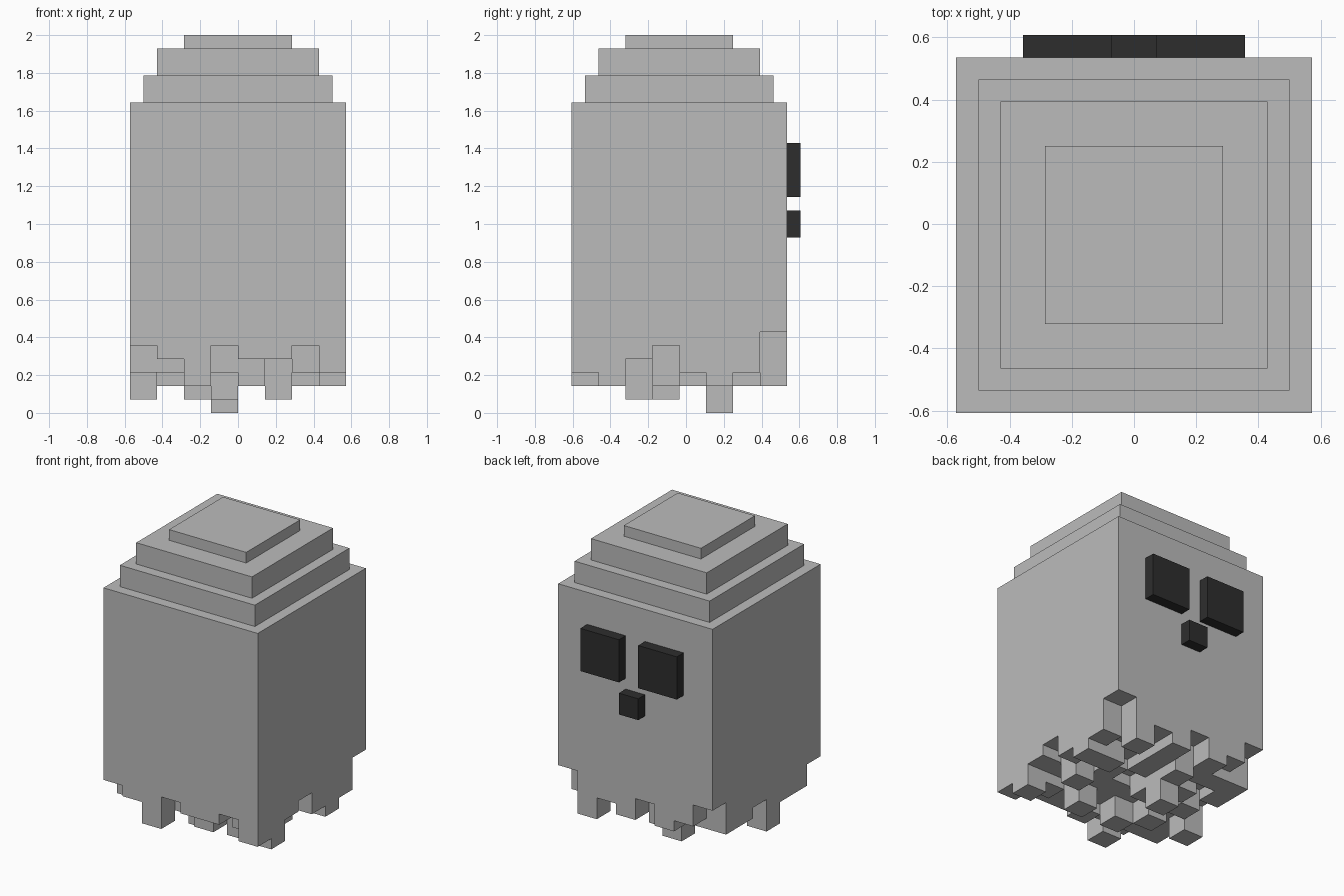
import bpy, bmesh
from mathutils import Vector

if "Cube" in bpy.data.objects:
    bpy.data.objects.remove(bpy.data.objects["Cube"])

U = 2 / 28            # one voxel
CY = -0.5             # body centre in y, in voxels


def material(name, value):
    m = bpy.data.materials.new(name)
    m.diffuse_color = (value, value, value, 1)
    m.use_nodes = True
    m.node_tree.nodes["Principled BSDF"].inputs["Base Color"].default_value = m.diffuse_color
    return m


GREY = material("pale grey", 0.5)
DARK = material("near black", 0.027)


def finish(name, bm, mat):
    mesh = bpy.data.meshes.new(name)
    bm.to_mesh(mesh)
    bm.free()
    mesh.materials.append(mat)
    obj = bpy.data.objects.new(name, mesh)
    bpy.context.collection.objects.link(obj)
    return obj


def box(name, lo, hi, mat):
    """Box between two corners given in voxels."""
    bm = bmesh.new()
    bmesh.ops.create_cube(bm, size=1)
    lo, hi = Vector(lo), Vector(hi)
    for v in bm.verts:
        v.co = [U * (a + (b - a) * (c + 0.5)) for a, b, c in zip(lo, hi, v.co)]
    return finish(name, bm, mat)


# Ragged hem: underside height of each two-voxel column, front row first
HEM = ["52 ".strip() and "54254453",
       "33432432",
       "33313144",
       "13133325",
       "42324343",
       "34203422",
       "33323443",
       "64353426"]
RIM, SHOULDER = 6, 23


def hem_height(c, r):
    return int(HEM[r][c]) if 0 <= c < 8 and 0 <= r < 8 else RIM


# Body: one open-free skin with full walls, top and stepped underside
bm = bmesh.new()


def quad(*pts):
    bm.faces.new([bm.verts.new(Vector(p) * U) for p in pts])


def wall(a, b, z0, z1):
    quad((*a, z0), (*b, z0), (*b, z1), (*a, z1))


corners = [(-8, CY - 8), (8, CY - 8), (8, CY + 8), (-8, CY + 8)]
for i in range(4):
    wall(corners[i], corners[(i + 1) % 4], RIM, SHOULDER)
quad(*[(x, y, SHOULDER) for x, y in corners])

for r in range(8):
    for c in range(8):
        x, y, k = 2 * c - 8, 2 * r - 8 + CY, hem_height(c, r)
        cell = [(x, y), (x + 2, y), (x + 2, y + 2), (x, y + 2)]
        quad(*[(px, py, k) for px, py in reversed(cell)])
        # walls down to this column wherever its neighbour ends higher
        for i, (dc, dr) in enumerate([(0, -1), (1, 0), (0, 1), (-1, 0)]):
            n = hem_height(c + dc, r + dr)
            if n > k:
                wall(cell[i], cell[(i + 1) % 4], k, n)
finish("body", bm, GREY)

# Stepped head
for i, (h, z0, z1) in enumerate([(7, 23, 25), (6, 25, 27), (4, 27, 28)]):
    box(f"head_step_{i + 1}", (-h, CY - h, z0), (h, CY + h, z1), GREY)

# Face on the back side
box("eye_left", (-5, 7.5, 16), (-1, 8.5, 20), DARK)
box("eye_right", (1, 7.5, 16), (5, 8.5, 20), DARK)
box("mouth", (-1, 7.5, 13), (1, 8.5, 15), DARK)
